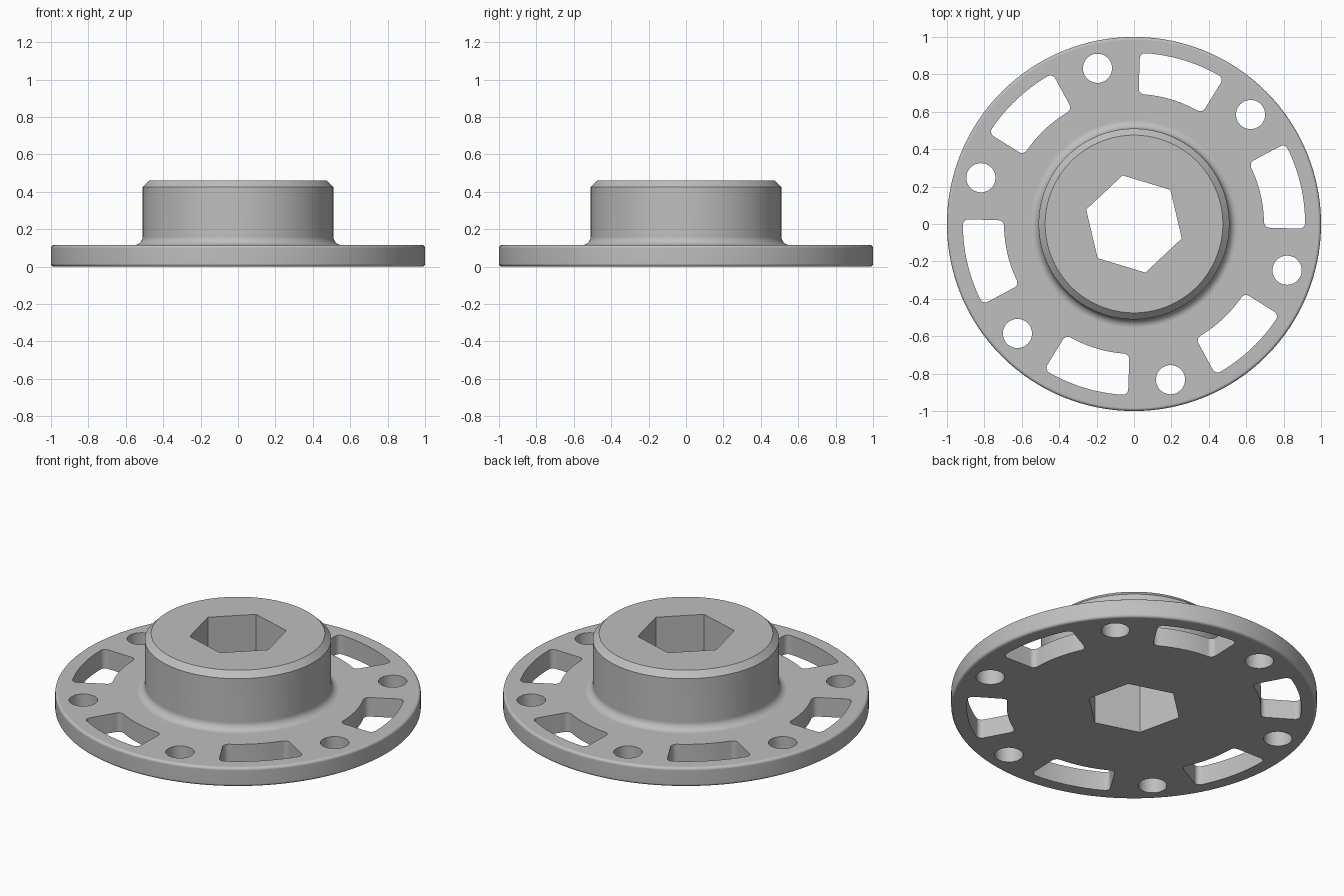
import bpy
import bmesh
from math import cos, sin, pi, radians

cube = bpy.data.objects.get("Cube")
if cube:
    bpy.data.objects.remove(cube, do_unlink=True)

FLANGE_TOP, HUB_TOP = 0.115, 0.46
HUB_R, CHAMFER, ROOT = 0.51, 0.035, 0.045
EDGE = 0.016
TURN = radians(43.2)      # shared angle of hex corners and bolt holes
STEP = pi / 3

grey = bpy.data.materials.new("machined_grey")
grey.use_nodes = True
colour = (0.52, 0.52, 0.52, 1)
grey.diffuse_color = colour
grey.node_tree.nodes["Principled BSDF"].inputs["Base Color"].default_value = colour


def circle(r, n, turn=0, cx=0, cy=0):
    return [(cx + r * cos(turn + 2 * pi * i / n), cy + r * sin(turn + 2 * pi * i / n))
            for i in range(n)]


def loft(name, rings):
    """Join (outline, z) rings of equal length and cap both ends."""
    bm = bmesh.new()
    loops = [[bm.verts.new((x, y, z)) for x, y in outline] for outline, z in rings]
    for a, b in zip(loops, loops[1:]):
        for i in range(len(a)):
            j = (i + 1) % len(a)
            bm.faces.new((a[i], a[j], b[j], b[i]))
    bm.faces.new(loops[0][::-1])
    bm.faces.new(loops[-1])
    mesh = bpy.data.meshes.new(name)
    bm.to_mesh(mesh)
    bm.free()
    mesh.materials.append(grey)
    obj = bpy.data.objects.new(name, mesh)
    bpy.context.collection.objects.link(obj)
    return obj


def arc(cx, cz, r, start, end, n=5):
    """Points of an arc in the radius/height profile, angles in degrees."""
    return [(cx + r * cos(radians(start + (end - start) * i / n)),
             cz + r * sin(radians(start + (end - start) * i / n))) for i in range(n + 1)]


def slot_outline(mid):
    """Ring-shaped slot with radial ends and rounded corners."""
    inner, outer, half, fillet = 0.695, 0.915, radians(14.8), 0.03
    corners = [(outer, 1, 0), (inner, 1, 90), (inner, -1, 180), (outer, -1, 270)]
    polar = []
    for r, side, start in corners:
        inset = -fillet if r == outer else fillet
        centre = side * (half - fillet / r)
        for k in range(6):
            t = radians(start + 18 * k)
            polar.append((r + inset + fillet * cos(t), centre + fillet * sin(t) / r))
        # curved side running on from this corner
        if side == 1 and r == inner or side == -1 and r == outer:
            span = half - fillet / r
            polar += [(r, side * span * (1 - i / 6)) for i in range(1, 12)]
    return [(r * cos(mid + a), r * sin(mid + a)) for r, a in polar]


# Turned body: flange, root fillet and chamfered hub
profile = arc(1 - EDGE, EDGE, EDGE, -90, 0, 4)
profile += arc(1 - EDGE, FLANGE_TOP - EDGE, EDGE, 0, 90, 4)
profile += arc(HUB_R + ROOT, FLANGE_TOP + ROOT, ROOT, 270, 180, 6)
profile += [(HUB_R, HUB_TOP - CHAMFER), (HUB_R - CHAMFER, HUB_TOP)]
body = loft("flanged_hub", [(circle(r, 128), z) for r, z in profile])

# Cutters: hex bore, bolt holes and slots
low, high = -0.1, 0.6
outlines = [("hex_bore_cutter", circle(0.267, 6, TURN))]
for i in range(6):
    a = TURN + i * STEP
    outlines.append(("bolt_hole_cutter",
                     circle(0.078, 40, 0, 0.855 * cos(a), 0.855 * sin(a))))
    outlines.append(("slot_cutter", slot_outline(a + STEP / 2)))

bpy.context.view_layer.objects.active = body
for name, outline in outlines:
    cutter = loft(name, [(outline, low), (outline, high)])
    # keep outward normals whichever way the outline runs
    bm = bmesh.new()
    bm.from_mesh(cutter.data)
    bmesh.ops.recalc_face_normals(bm, faces=bm.faces)
    bm.to_mesh(cutter.data)
    bm.free()
    cutter.hide_render = True
    cut = body.modifiers.new(name, 'BOOLEAN')
    cut.operation = 'DIFFERENCE'
    cut.solver = 'EXACT'
    cut.object = cutter
    bpy.ops.object.modifier_apply(modifier=cut.name)
    bpy.data.objects.remove(cutter, do_unlink=True)

# Smooth curved walls, keep machined edges crisp
bpy.ops.object.select_all(action='DESELECT')
body.select_set(True)
bpy.ops.object.shade_smooth_by_angle(angle=radians(30))
weighted = body.modifiers.new("even_shading", 'WEIGHTED_NORMAL')
weighted.keep_sharp = True
